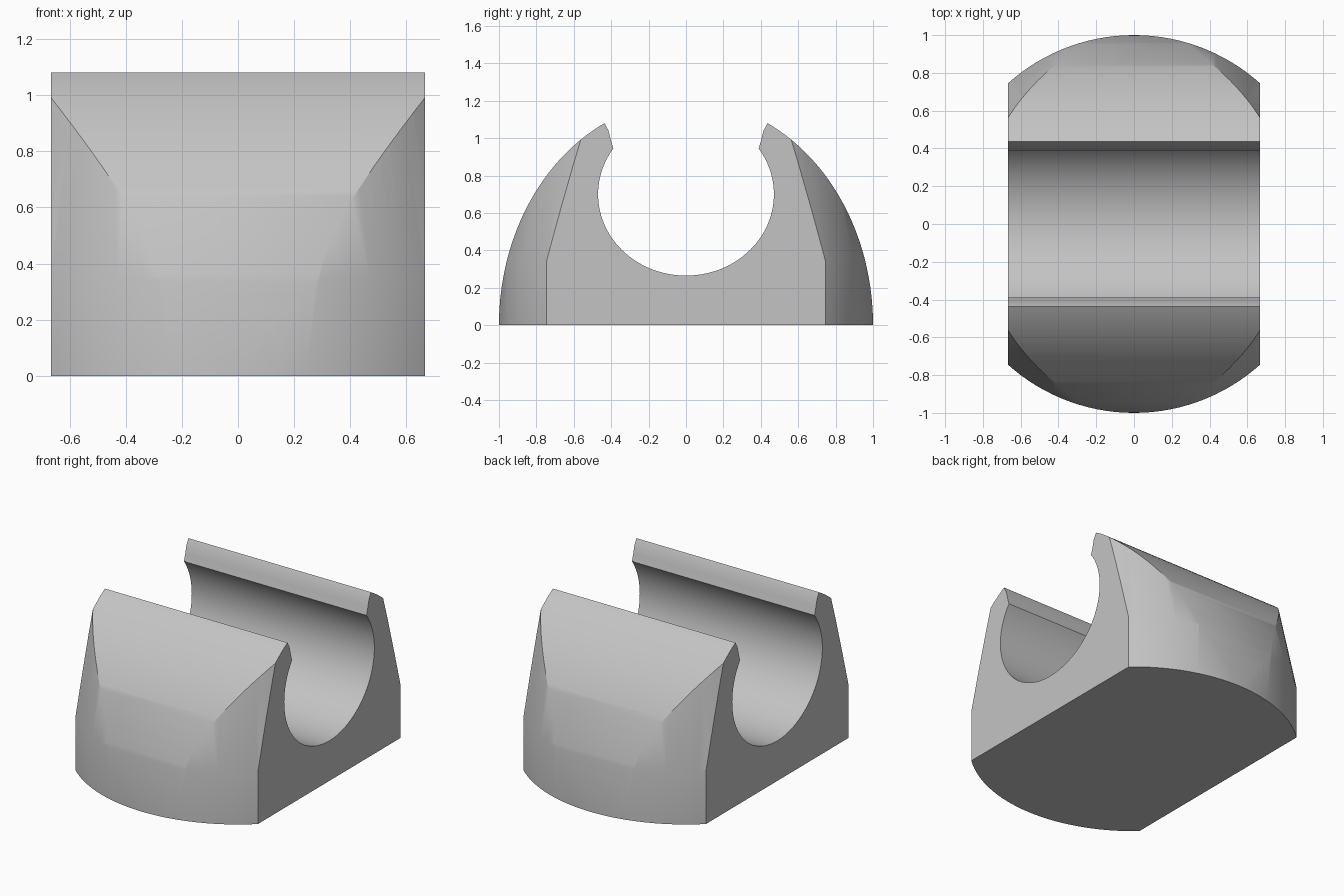
import bpy
import bmesh
from math import sin, cos, pi, sqrt, asin

cube = bpy.data.objects.get("Cube")
if cube:
    bpy.data.objects.remove(cube, do_unlink=True)

HALF_WIDTH = 0.667
DOME_HEIGHT = 1.2           # full height of the elliptical dome outline
LIP_TOP = 1.08
BORE_Z, BORE_Y_RADIUS, BORE_Z_RADIUS = 0.70, 0.47, 0.435

grey = bpy.data.materials.new("Light grey")
grey.use_nodes = True
colour = (0.55, 0.55, 0.55, 1)
grey.diffuse_color = colour
grey.node_tree.nodes["Principled BSDF"].inputs["Base Color"].default_value = colour


def make_object(name, bm):
    bmesh.ops.recalc_face_normals(bm, faces=bm.faces)
    mesh = bpy.data.meshes.new(name)
    bm.to_mesh(mesh)
    bm.free()
    mesh.materials.append(grey)
    obj = bpy.data.objects.new(name, mesh)
    bpy.context.collection.objects.link(obj)
    return obj


def half_profile():
    """Right half of the clip section, from the foot over the lip to the bore."""
    steps = 40
    top = asin(LIP_TOP / DOME_HEIGHT)
    pts = [(cos(top * i / steps), DOME_HEIGHT * sin(top * i / steps))
           for i in range(steps + 1)]
    pts += [(0.414, 1.04), (0.402, 0.99)]
    start = asin((0.945 - BORE_Z) / BORE_Z_RADIUS)
    for i in range(steps + 1):
        a = start + (-pi / 2 - start) * i / steps
        pts.append((BORE_Y_RADIUS * cos(a), BORE_Z + BORE_Z_RADIUS * sin(a)))
    return pts


# Body: section extruded across the width
half = half_profile()
section = half + [(-y, z) for y, z in reversed(half[:-1])]
bm = bmesh.new()
face = bm.faces.new([bm.verts.new((-HALF_WIDTH, y, z)) for y, z in section])
side = bmesh.ops.extrude_face_region(bm, geom=[face])["geom"]
bmesh.ops.translate(bm, vec=(2 * HALF_WIDTH, 0, 0),
                    verts=[v for v in side if isinstance(v, bmesh.types.BMVert)])
body = make_object("clip_body", bm)

# Rounded footprint: upright wall that tapers inward above the base
bm = bmesh.new()
slope = (1.0 - 0.871) / (1.0 - 0.345)
rings = []
for z in (-0.1, 0.345, 1.3):
    radius = 1.0 - slope * max(0, z - 0.345)
    rings.append([bm.verts.new((radius * cos(2 * pi * i / 128),
                                radius * sin(2 * pi * i / 128), z))
                  for i in range(128)])
for low, high in zip(rings, rings[1:]):
    for i in range(128):
        j = (i + 1) % 128
        bm.faces.new((low[i], low[j], high[j], high[i]))
bm.faces.new(rings[0])
bm.faces.new(rings[-1])
footprint = make_object("footprint_cutter", bm)
footprint.hide_render = True

# Trim the body to the footprint
trim = body.modifiers.new("Trim", 'BOOLEAN')
trim.operation = 'INTERSECT'
trim.solver = 'EXACT'
trim.object = footprint
bpy.ops.object.select_all(action='DESELECT')
bpy.context.view_layer.objects.active = body
body.select_set(True)
bpy.ops.object.modifier_apply(modifier=trim.name)
bpy.data.objects.remove(footprint, do_unlink=True)
bpy.ops.object.shade_smooth_by_angle(angle=pi / 6)
